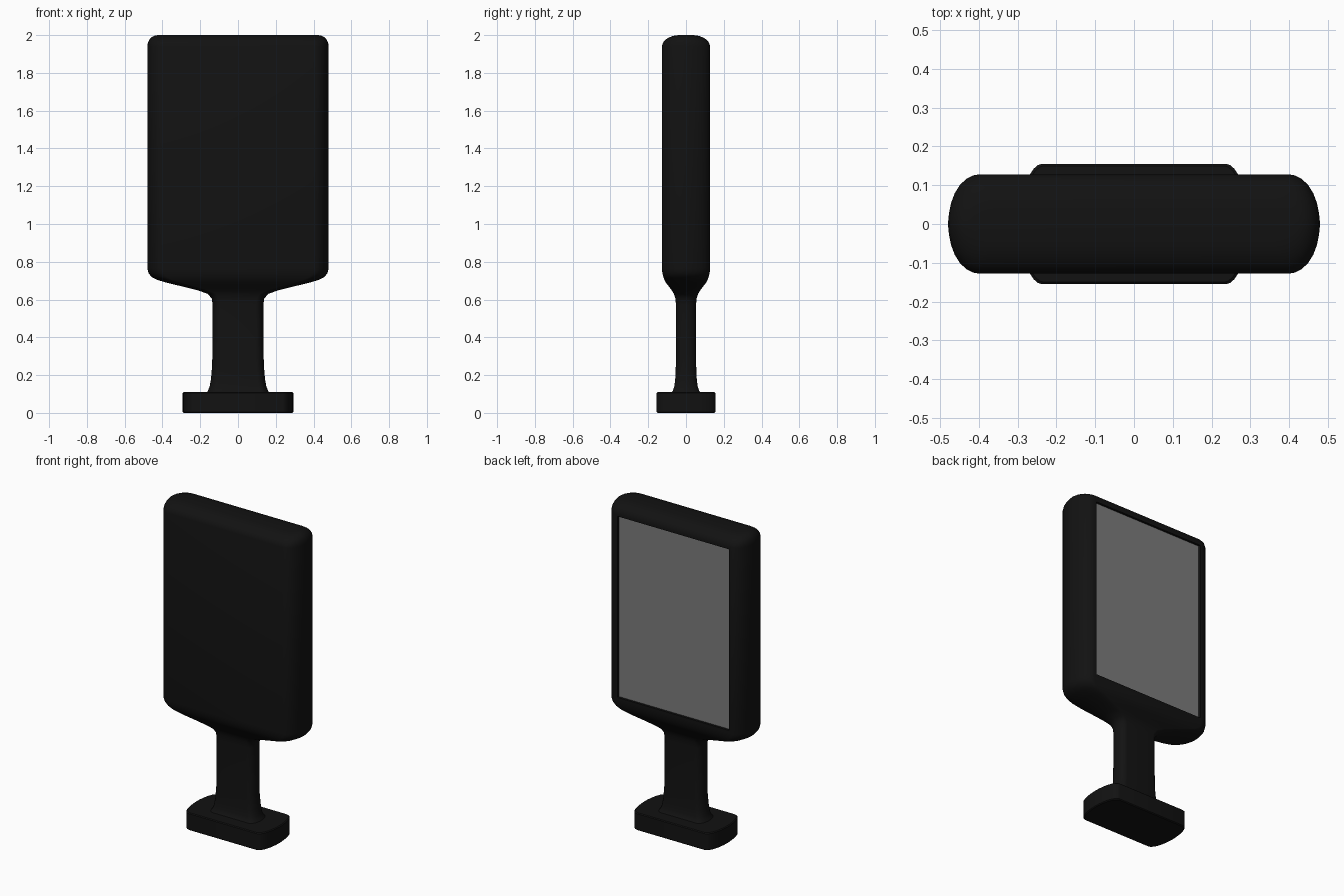
import bpy, bmesh, math

if "Cube" in bpy.data.objects:
    bpy.data.objects.remove(bpy.data.objects["Cube"])

def material(name, v):
    m = bpy.data.materials.new(name)
    m.diffuse_color = (v, v, v, 1)
    m.use_nodes = True
    m.node_tree.nodes["Principled BSDF"].inputs["Base Color"].default_value = m.diffuse_color
    return m

BLACK = material("black_plastic", 0.006)
GREY = material("grey_glass", 0.2)

# Quarter outline: (inset from side as a share of the corner, share of half depth)
QUARTER = [(0, 0), (.03, .2), (.1, .42), (.22, .62), (.4, .8), (.62, .92), (.82, .98), (1, 1)]

def section(w, d, c):
    q = [(w - i * c, s * d) for i, s in QUARTER]
    pts = q + [(-x, y) for x, y in reversed(q)]
    return pts + [(x, -y) for x, y in reversed(pts[1:-1])]

def smooth(ob, angle=35):
    bpy.ops.object.select_all(action='DESELECT')
    ob.select_set(True)
    bpy.context.view_layer.objects.active = ob
    bpy.ops.object.shade_smooth_by_angle(angle=math.radians(angle))

def loft(name, rings, mat):
    bm = bmesh.new()
    loops = [[bm.verts.new((x, y, z)) for x, y in section(w, d, c)] for z, w, d, c in rings]
    n = len(loops[0])
    for a, b in zip(loops, loops[1:]):
        for i in range(n):
            j = (i + 1) % n
            bm.faces.new((a[i], a[j], b[j], b[i]))
    bm.faces.new(loops[0][::-1])
    bm.faces.new(loops[-1])
    bmesh.ops.recalc_face_normals(bm, faces=bm.faces)
    me = bpy.data.meshes.new(name)
    bm.to_mesh(me)
    bm.free()
    ob = bpy.data.objects.new(name, me)
    bpy.context.collection.objects.link(ob)
    me.materials.append(mat)
    return ob

def box(name, lo, hi, mat):
    bpy.ops.mesh.primitive_cube_add(size=1, location=[(a + b) / 2 for a, b in zip(lo, hi)])
    ob = bpy.context.object
    ob.name = name
    ob.scale = [b - a for a, b in zip(lo, hi)]
    bpy.ops.object.transform_apply(location=False, rotation=False, scale=True)
    ob.data.materials.append(mat)
    return ob

# Head and neck in one flowing body: z, half width, half depth, corner
body = loft("head_and_neck", [
    (.10, .172, .085, .04), (.115, .16, .07, .04), (.14, .15, .062, .04),
    (.18, .143, .057, .04), (.25, .137, .054, .04), (.40, .134, .053, .04),
    (.57, .134, .053, .04), (.605, .139, .056, .04), (.63, .16, .064, .045),
    (.648, .21, .075, .055), (.668, .29, .09, .07), (.69, .38, .107, .08),
    (.705, .43, .115, .08), (.72, .458, .12, .08), (.74, .474, .125, .08),
    (.765, .48, .128, .08), (1.94, .48, .128, .08), (1.96, .477, .122, .08),
    (1.975, .47, .11, .08), (1.987, .46, .092, .08), (1.996, .445, .068, .08),
    (2.0, .425, .04, .08)], BLACK)

# Shallow recess in the back of the head
cutter = box("recess_cutter", (-.388, .112, .785), (.388, .3, 1.925), BLACK)
cutter.hide_render = True
mod = body.modifiers.new("recess", 'BOOLEAN')
mod.object = cutter
mod.operation = 'DIFFERENCE'
mod.solver = 'EXACT'
bpy.context.view_layer.objects.active = body
bpy.ops.object.modifier_apply(modifier=mod.name)
bpy.data.objects.remove(cutter)
smooth(body)

# Screen panel lying in the recess
box("screen", (-.387, .10, .786), (.387, .115, 1.924), GREY)

# Foot block
foot = loft("foot", [
    (0, .288, .150, .055), (.005, .293, .155, .055),
    (.105, .293, .155, .055), (.11, .288, .150, .055)], BLACK)
smooth(foot)
